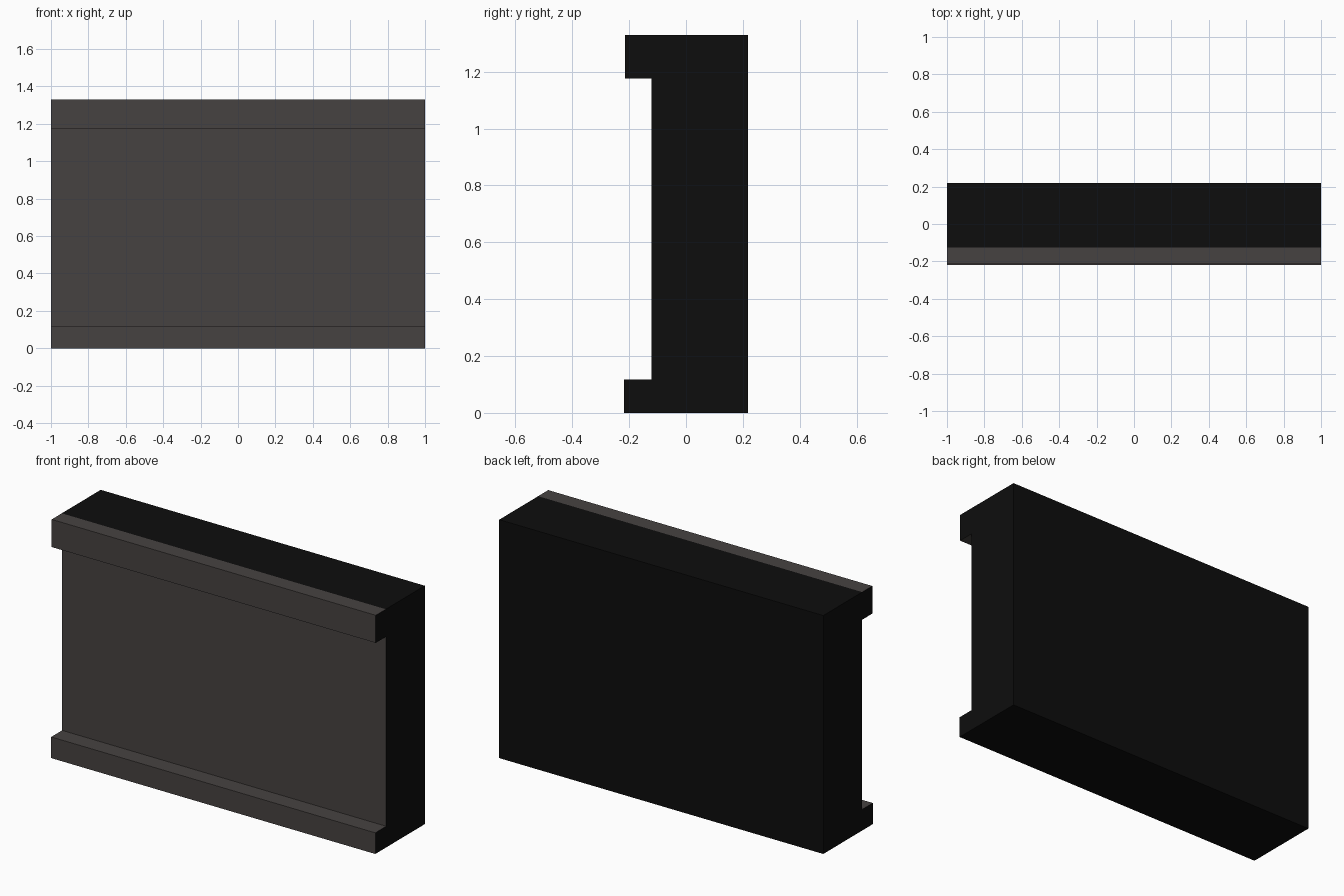
import bpy, bmesh
from mathutils import Vector

if "Cube" in bpy.data.objects:
    bpy.data.objects.remove(bpy.data.objects["Cube"])


def flat_material(name, rgb):
    mat = bpy.data.materials.new(name)
    mat.diffuse_color = (*rgb, 1.0)
    mat.use_nodes = True
    mat.node_tree.nodes["Principled BSDF"].inputs["Base Color"].default_value = mat.diffuse_color
    return mat


dark = flat_material("near_black", (0.004, 0.004, 0.004))
grey = flat_material("warm_dark_grey", (0.062, 0.055, 0.053))

# Wall cross-section (y, z): skirting at the foot, cornice at the head.
# The extra point on the top edge is where the grey trim meets the black top.
TRIM_Y = -0.125
HALF_LENGTH = 1.0
profile = [
    (0.218, 0.0), (0.218, 1.33), (TRIM_Y, 1.33), (-0.214, 1.33),
    (-0.214, 1.176), (-0.122, 1.176), (-0.122, 0.118),
    (-0.218, 0.118), (-0.218, 0.0),
]

# Extrude the section along x
bm = bmesh.new()
end = bm.faces.new([bm.verts.new((-HALF_LENGTH, y, z)) for y, z in profile])
ext = bmesh.ops.extrude_face_region(bm, geom=[end])
moved = [g for g in ext["geom"] if isinstance(g, bmesh.types.BMVert)]
bmesh.ops.translate(bm, vec=Vector((2 * HALF_LENGTH, 0, 0)), verts=moved)
bmesh.ops.recalc_face_normals(bm, faces=bm.faces)

# Grey on the front faces and the trim ledges; ends, back, top and base are black
for f in bm.faces:
    c = f.calc_center_median()
    front = f.normal.y < -0.5
    ledge = abs(f.normal.z) > 0.5 and c.y < TRIM_Y and c.z > 0.01
    f.material_index = 1 if front or ledge else 0

mesh = bpy.data.meshes.new("wall_panel")
bm.to_mesh(mesh)
bm.free()
mesh.materials.append(dark)
mesh.materials.append(grey)
wall = bpy.data.objects.new("wall_panel", mesh)
bpy.context.collection.objects.link(wall)
